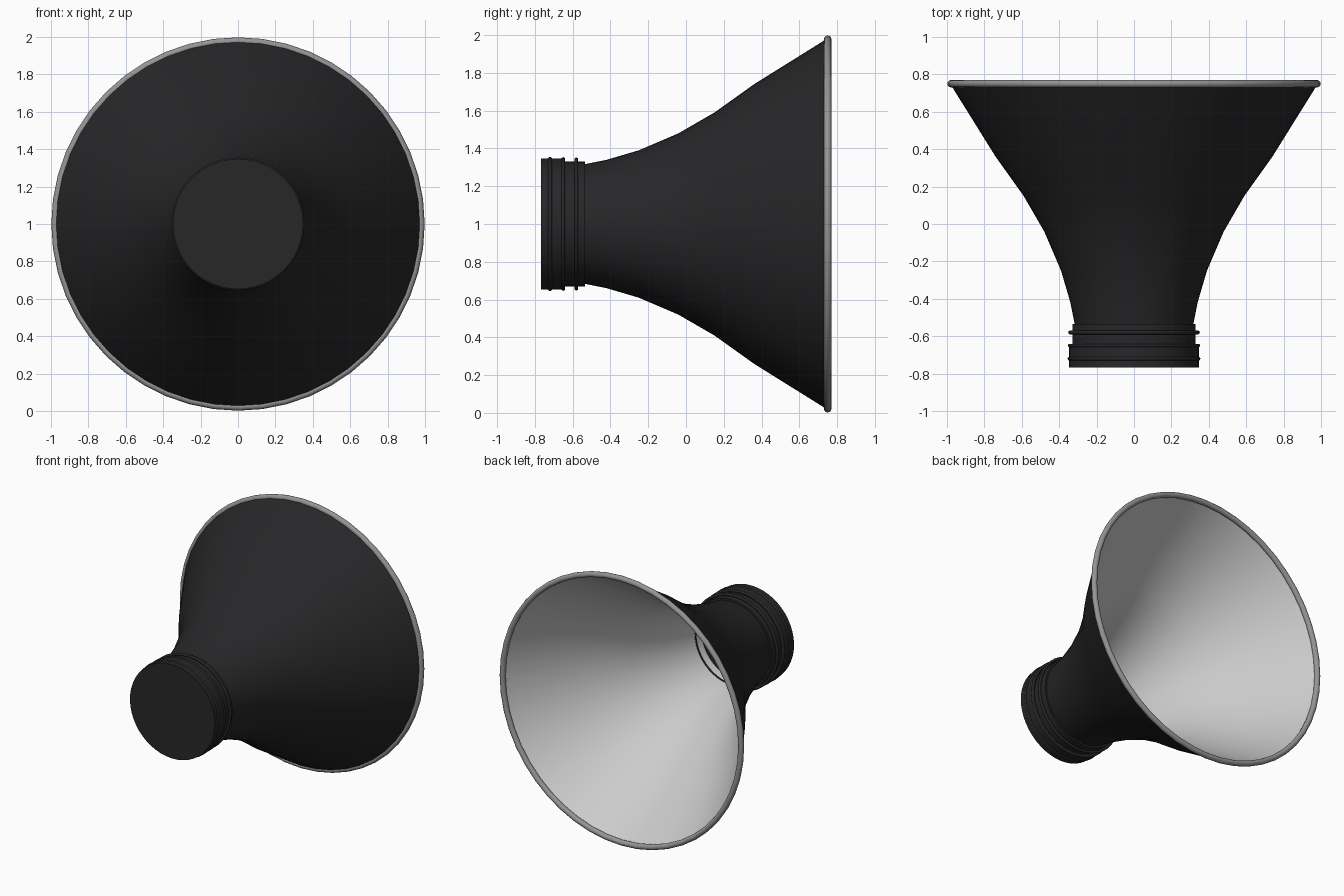
import bpy, bmesh, math

if "Cube" in bpy.data.objects:
    bpy.data.objects.remove(bpy.data.objects["Cube"])

SEG = 48
CZ = 1.0


def material(name, v, b=None):
    m = bpy.data.materials.new(name)
    m.diffuse_color = (v, v, b or v, 1)
    m.use_nodes = True
    m.node_tree.nodes["Principled BSDF"].inputs["Base Color"].default_value = m.diffuse_color
    return m


black = material("black_paint", 0.02, 0.022)
white = material("white_lining", 0.8)
grey = material("grey_metal", 0.3)


def lathe(name, profile, mat, closed=False, angle=30):
    """Revolve (radius, y) points round the horizontal y axis."""
    bm = bmesh.new()
    rings = []
    for r, y in profile:
        if r == 0:
            rings.append([bm.verts.new((0, y, CZ))] * SEG)
        else:
            rings.append([bm.verts.new((r * math.cos(2 * math.pi * j / SEG), y,
                                        CZ + r * math.sin(2 * math.pi * j / SEG)))
                          for j in range(SEG)])
    pairs = list(zip(rings, rings[1:]))
    if closed:
        pairs.append((rings[-1], rings[0]))
    for a, b in pairs:
        for j in range(SEG):
            k = (j + 1) % SEG
            quad = list(dict.fromkeys((a[j], a[k], b[k], b[j])))
            bm.faces.new(quad)
    me = bpy.data.meshes.new(name)
    bm.to_mesh(me)
    bm.free()
    me.materials.append(mat)
    ob = bpy.data.objects.new(name, me)
    bpy.context.collection.objects.link(ob)
    bpy.ops.object.select_all(action='DESELECT')
    ob.select_set(True)
    bpy.context.view_layer.objects.active = ob
    bpy.ops.object.shade_smooth_by_angle(angle=math.radians(angle))
    return ob


def ring(name, radius, y, minor, mat, sides=10):
    pts = [(radius + minor * math.cos(2 * math.pi * i / sides),
            y - minor * math.sin(2 * math.pi * i / sides)) for i in range(sides)]
    return lathe(name, pts, mat, closed=True, angle=60)


# Flared horn, outside and inside
flare = [(0.98, 0.745), (0.74, 0.36), (0.59, 0.15), (0.48, -0.04),
         (0.39, -0.25), (0.34, -0.42), (0.312, -0.56)]
lathe("horn_outer", flare, black)
lining = [(0.294, -0.6)] + [(r - 0.014, y) for r, y in reversed(flare)]
lathe("horn_lining", lining, white)

# Rolled rim at the mouth
ring("mouth_rim", 0.978, 0.75, 0.02, grey, 12)

# Stepped collar with closed end
lathe("collar", [(0, -0.6), (0.3, -0.6), (0.3, -0.535), (0.33, -0.535),
                 (0.33, -0.645), (0.348, -0.645), (0.348, -0.768), (0, -0.768)], black)

# Raised bands round the collar
for i, (y, r) in enumerate([(-0.58, 0.342), (-0.65, 0.344), (-0.72, 0.345)]):
    ring(f"collar_band_{i + 1}", r, y, 0.01, black)
